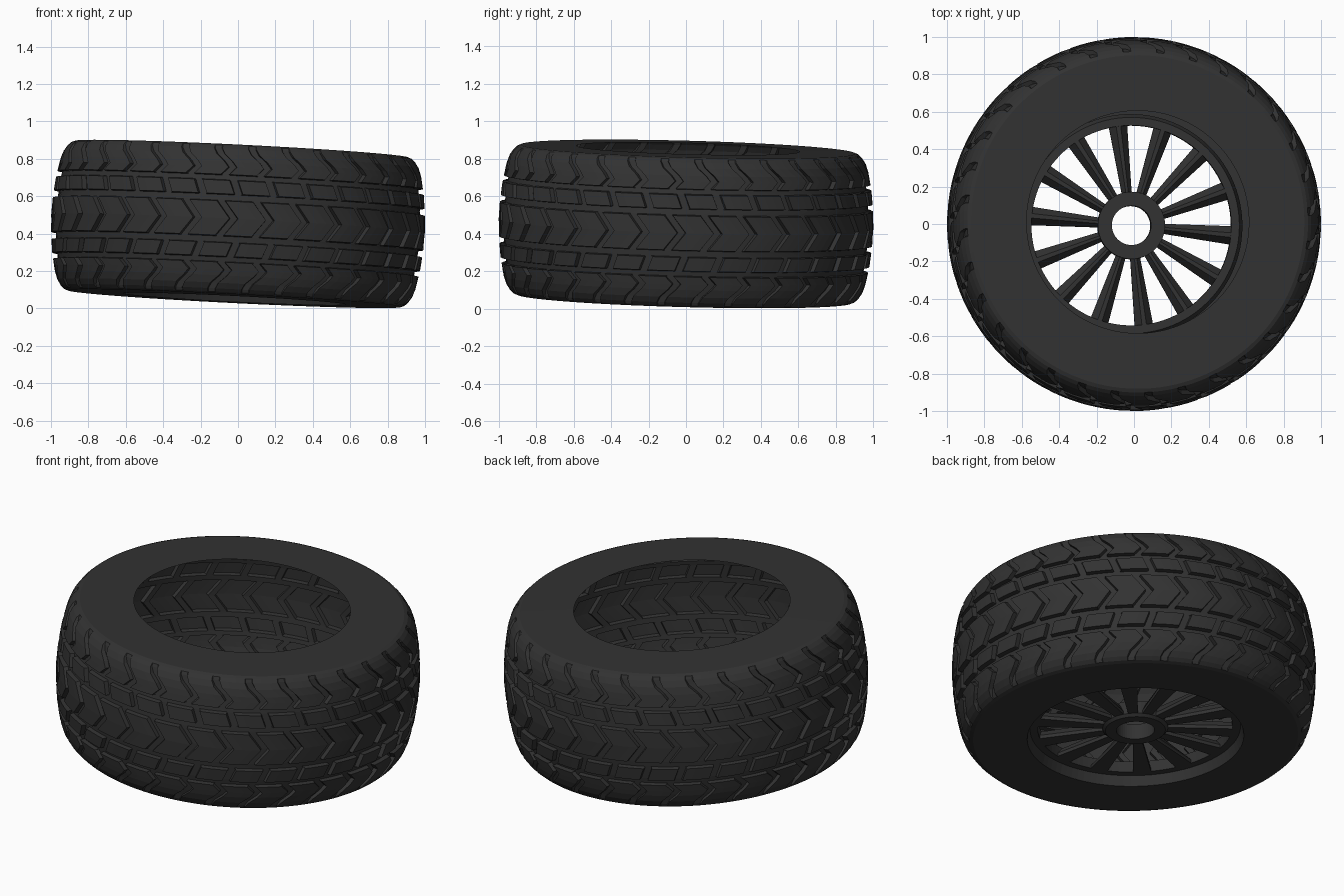
import bpy, bmesh, math
from mathutils import Vector, Matrix

if "Cube" in bpy.data.objects:
    bpy.data.objects.remove(bpy.data.objects["Cube"])

TILT = Vector((0, 0, 1)).rotation_difference(Vector((0.05, 0.027, 1)).normalized()).to_matrix().to_4x4()
PLACE = Matrix.Translation((0, 0, 0.452)) @ TILT      # wheel leans slightly

rubber = bpy.data.materials.new("dark_rubber")
rubber.diffuse_color = (0.032, 0.032, 0.032, 1)
rubber.use_nodes = True
rubber.node_tree.nodes["Principled BSDF"].inputs["Base Color"].default_value = rubber.diffuse_color


def finish(bm, name, recalc=True):
    if recalc:
        bmesh.ops.recalc_face_normals(bm, faces=bm.faces)
    me = bpy.data.meshes.new(name)
    bm.to_mesh(me)
    bm.free()
    ob = bpy.data.objects.new(name, me)
    bpy.context.collection.objects.link(ob)
    me.materials.append(rubber)
    me.transform(PLACE)
    return ob


def lerp(pts, x):
    for (x0, y0), (x1, y1) in zip(pts, pts[1:]):
        if x <= x1:
            return y0 + (y1 - y0) * (x - x0) / (x1 - x0)
    return pts[-1][1]


def polar(r, a, z):
    return Vector((r * math.cos(a), r * math.sin(a), z))


def lathe(name, profile, n=96, closed=True):
    bm = bmesh.new()
    rings = [[bm.verts.new(polar(r, 2 * math.pi * i / n, z)) for i in range(n)] for r, z in profile]
    pairs = list(zip(rings, rings[1:])) + ([(rings[-1], rings[0])] if closed else [])
    for a, b in pairs:
        for i in range(n):
            j = (i + 1) % n
            bm.faces.new((a[i], a[j], b[j], b[i]))
    return finish(bm, name)


# tread: one relief shell, five rows of blocks swept along a zigzag
PITCH, DEPTH = 32, 0.026
CROWN = [(0, 1.0), (0.1, 0.996), (0.2, 0.985), (0.3, 0.966), (0.345, 0.95), (0.375, 0.93), (0.392, 0.912), (0.4, 0.892)]
SKEW = [(0, 0), (0.095, -0.075), (0.13, 0.02), (0.205, -0.01), (0.235, -0.06),
        (0.275, -0.02), (0.305, -0.045), (0.36, -0.11), (0.4, -0.11)]
# (height, raised, gap depth factor)
HALF = [(0, 1, 1), (0.092, 1, 1), (0.096, 0, 1), (0.127, 0, 1), (0.131, 1, 1), (0.203, 1, 1), (0.207, 0, 1),
        (0.231, 0, 1), (0.235, 1, 1), (0.275, 1, 1), (0.305, 1, 1), (0.345, 1, 0.9), (0.375, 1, 0.4),
        (0.392, 1, 0), (0.4, 1, 0)]
ROWS = [(-z, u, g) for z, u, g in reversed(HALF[1:])] + HALF


def tread():
    bm = bmesh.new()
    cols = [(0, 1), (0.25, 1), (0.5, 1), (0.76, 1), (0.78, 0), (0.98, 0)]
    rings = []
    for z, up, gap in ROWS:
        ring = []
        for p in range(PITCH):
            for f, block in cols:
                low = DEPTH * (1 if not up else (0 if block else gap))
                a = (p + f) * 2 * math.pi / PITCH + lerp(SKEW, abs(z))
                ring.append(bm.verts.new(polar(lerp(CROWN, abs(z)) - low, a, z)))
        rings.append(ring)
    # flat side walls running in to the openings
    n = len(rings[0])
    for k, end in ((0, -1), (-1, 1)):
        base = rings[k]
        inner = [bm.verts.new(Vector((v.co.x, v.co.y, 0)).normalized() * 0.595 + Vector((0, 0, 0.402 * end)))
                 for v in base]
        if end < 0:
            rings.insert(0, inner)
        else:
            rings.append(inner)
    for a, b in zip(rings, rings[1:]):
        for i in range(n):
            j = (i + 1) % n
            bm.faces.new((a[i], a[j], b[j], b[i]))
    return finish(bm, "tyre", False)


tread()

# rim seated in the lower opening, and the hub with its bore
lathe("rim", [(0.595, -0.402), (0.578, -0.345), (0.535, -0.345), (0.535, -0.28), (0.578, -0.28), (0.597, -0.33)])
lathe("hub", [(0.105, -0.36), (0.165, -0.36), (0.18, -0.345), (0.18, -0.27), (0.105, -0.27)], 48)


# fourteen tapered spokes with a ridge along the upper side
def spokes():
    bm = bmesh.new()
    for s in range(14):
        a = math.radians(-5.5 + s * 360 / 14)
        rot = Matrix.Rotation(a, 3, 'Z')
        ends = []
        for r, w in ((0.165, 0.026), (0.55, 0.05)):
            sec = [(-w, -0.345), (w, -0.345), (w, -0.325), (w * 0.25, -0.285), (-w * 0.25, -0.285), (-w, -0.325)]
            ends.append([bm.verts.new(rot @ Vector((r, y, z))) for y, z in sec])
        for i in range(6):
            j = (i + 1) % 6
            bm.faces.new((ends[0][i], ends[0][j], ends[1][j], ends[1][i]))
        bm.faces.new(ends[0])
        bm.faces.new(ends[1])
    return finish(bm, "spokes")


spokes()
